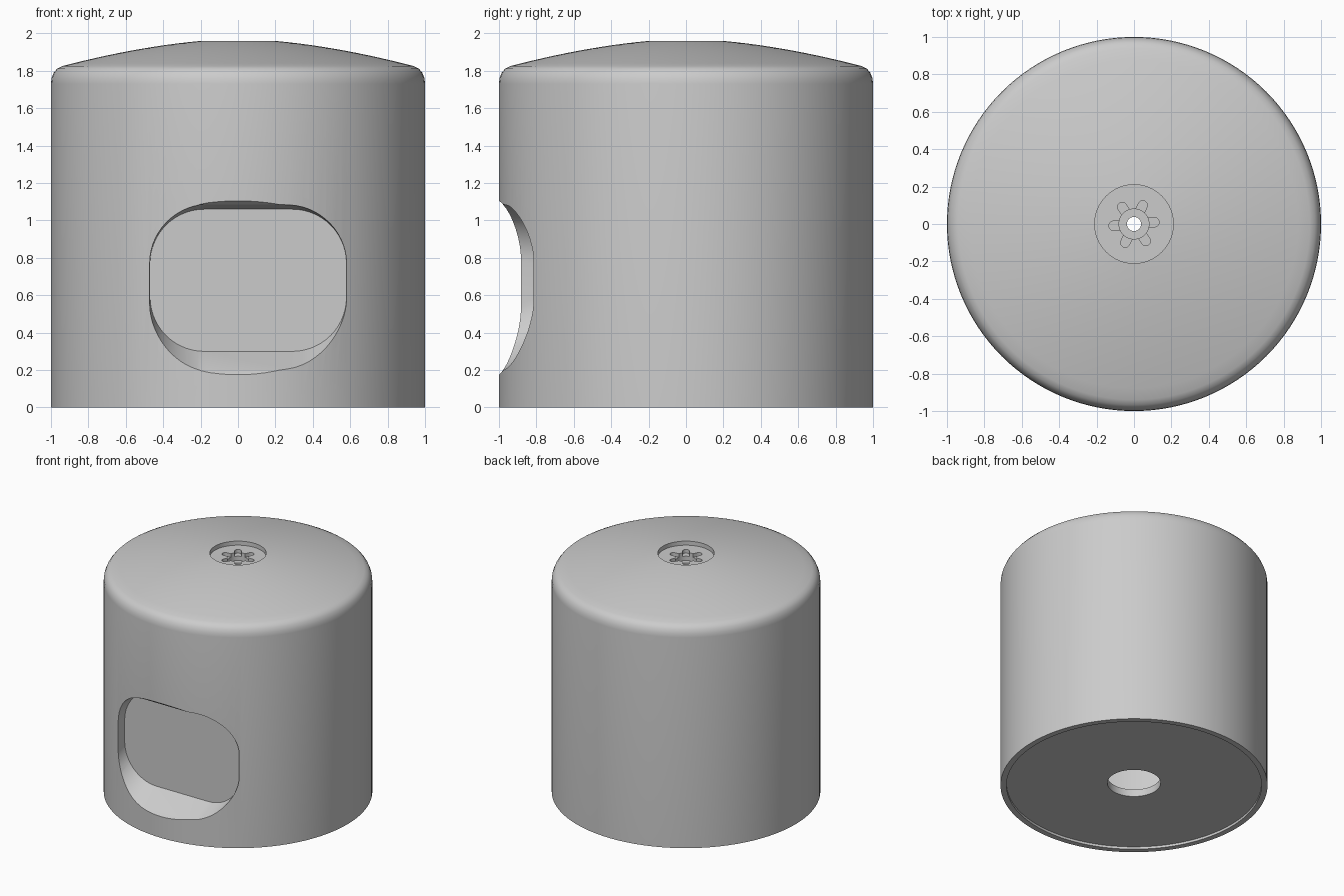
import bpy, bmesh, math

if "Cube" in bpy.data.objects:
    bpy.data.objects.remove(bpy.data.objects["Cube"])


def make_object(name, bm):
    bmesh.ops.recalc_face_normals(bm, faces=bm.faces)
    mesh = bpy.data.meshes.new(name)
    bm.to_mesh(mesh)
    bm.free()
    ob = bpy.data.objects.new(name, mesh)
    bpy.context.collection.objects.link(ob)
    return ob


def bridge(bm, a, b):
    for i in range(len(a)):
        j = (i + 1) % len(a)
        bm.faces.new((a[i], a[j], b[j], b[i]))


def lathe(name, profile, segs=128):
    # Revolve a closed (r, z) profile around z
    bm = bmesh.new()
    rings = []
    for k in range(segs):
        t = 2 * math.pi * k / segs
        rings.append([bm.verts.new((r * math.cos(t), r * math.sin(t), z)) for r, z in profile])
    for k in range(segs):
        bridge(bm, rings[k], rings[(k + 1) % segs])
    return make_object(name, bm)


def loft(bm, sections):
    loops = [[bm.verts.new(p) for p in s] for s in sections]
    for a, b in zip(loops, loops[1:]):
        bridge(bm, a, b)
    bm.faces.new(loops[0])
    bm.faces.new(loops[-1])


def rounded_rect(x0, x1, z0, z1, r, y, n=14):
    pts = []
    corners = ((x1 - r, z1 - r), (x0 + r, z1 - r), (x0 + r, z0 + r), (x1 - r, z0 + r))
    for q, (cx, cz) in enumerate(corners):
        for i in range(n + 1):
            t = math.pi / 2 * (q + i / n)
            pts.append((cx + r * math.cos(t), y, cz + r * math.sin(t)))
    return pts


def cut(target, cutter):
    cutter.hide_render = True
    mod = target.modifiers.new("cut", 'BOOLEAN')
    mod.operation = 'DIFFERENCE'
    mod.solver = 'EXACT'
    mod.object = cutter
    bpy.context.view_layer.objects.active = target
    bpy.ops.object.modifier_apply(modifier=mod.name)
    bpy.data.objects.remove(cutter)


# Hollow body: recessed base with hole, rounded shoulder, shallow dome, top well
dome = [(r, 1.97 - 0.145 * (r / 0.94) ** 1.7)
        for r in [0.94 - 0.73 * i / 12 for i in range(13)]]
profile = [(0.2, 0.02), (0.955, 0.02), (0.955, 0), (1, 0), (1, 1.73),
           (0.997, 1.76), (0.985, 1.79), (0.967, 1.812)] + dome + [
           (0.21, 1.925), (0.08, 1.925), (0.08, 1.86), (0.038, 1.86),
           (0.038, 1.7), (0.79, 1.7), (0.79, 0.08), (0.2, 0.08)]
body = lathe("body", profile)

# Front window pocket, widening outwards at top and bottom
bm = bmesh.new()
loft(bm, [rounded_rect(-0.47, 0.58, 0.30, 1.06, 0.29, -0.80),
          rounded_rect(-0.475, 0.583, 0.20, 1.085, 0.31, -0.975),
          rounded_rect(-0.48, 0.588, 0.175, 1.105, 0.32, -1.0),
          rounded_rect(-0.49, 0.60, 0.10, 1.16, 0.32, -1.06)])
cut(body, make_object("pocket_cutter", bm))

# Six round-ended slots around the top hole
bm = bmesh.new()
for k in range(6):
    a = math.radians(5 + 60 * k)
    outline = [(0.06, -0.025)]
    for i in range(9):
        t = -math.pi / 2 + math.pi * i / 8
        outline.append((0.11 + 0.025 * math.cos(t), 0.025 * math.sin(t)))
    outline.append((0.06, 0.025))
    flat = [(x * math.cos(a) - y * math.sin(a), x * math.sin(a) + y * math.cos(a))
            for x, y in outline]
    loft(bm, [[(x, y, z) for x, y in flat] for z in (1.895, 1.95)])
cut(body, make_object("slot_cutter", bm))

# Flat inner wall behind the pocket
bm = bmesh.new()
loft(bm, [[(-0.28, y, 0.07), (0.28, y, 0.07), (0.28, y, 1.71), (-0.28, y, 1.71)]
          for y in (-0.795, -0.74)])
make_object("inner_plate", bm)

# Smooth shading with crisp edges
bpy.ops.object.select_all(action='DESELECT')
body.select_set(True)
bpy.context.view_layer.objects.active = body
bpy.ops.object.shade_smooth_by_angle(angle=math.radians(30))
